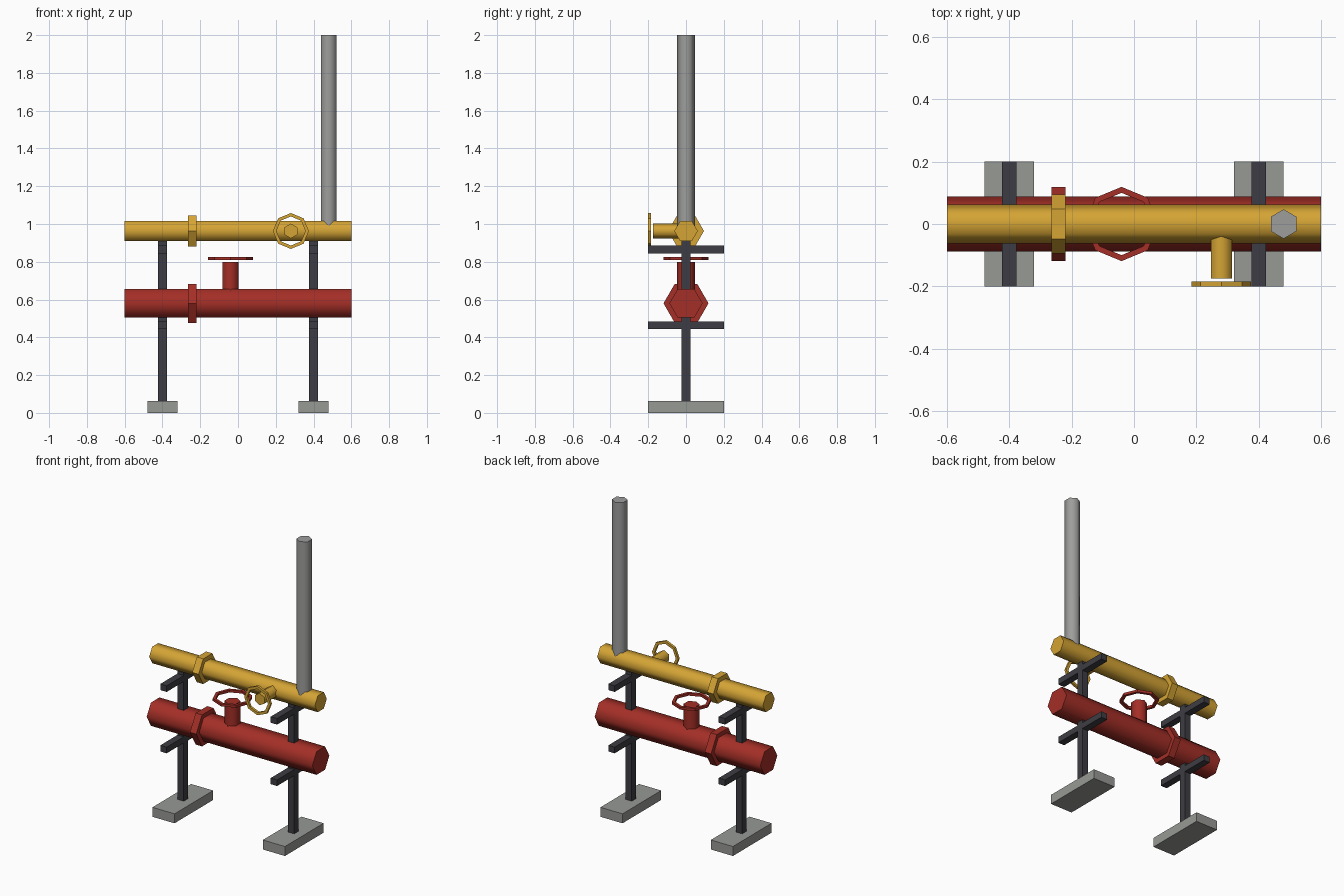
import bpy, bmesh
from math import cos, sin, pi, radians
from mathutils import Matrix, Vector

old = bpy.data.objects.get("Cube")
if old:
    bpy.data.objects.remove(old)


def material(name, rgb):
    m = bpy.data.materials.new(name)
    m.use_nodes = True
    m.diffuse_color = (*rgb, 1)
    bsdf = next(n for n in m.node_tree.nodes if n.type == "BSDF_PRINCIPLED")
    bsdf.inputs["Base Color"].default_value = (*rgb, 1)
    return m


YELLOW = material("yellow_paint", (0.66, 0.37, 0.035))
RED = material("red_paint", (0.37, 0.028, 0.02))
DARK = material("dark_steel", (0.046, 0.046, 0.056))
CONCRETE = material("concrete", (0.31, 0.32, 0.30))
GREY = material("grey_metal", (0.34, 0.34, 0.335))

# Local z is turned to the wanted axis; local +y always holds a corner
TURN = {
    "x": Matrix.Rotation(pi / 2, 4, "Y"),
    "y": Matrix.Rotation(pi / 2, 4, "X"),
    "z": Matrix.Identity(4),
}


def add_object(name, bm, mat, smooth=False):
    bmesh.ops.recalc_face_normals(bm, faces=bm.faces)
    mesh = bpy.data.meshes.new(name)
    bm.to_mesh(mesh)
    bm.free()
    mesh.materials.append(mat)
    ob = bpy.data.objects.new(name, mesh)
    bpy.context.collection.objects.link(ob)
    if smooth:
        bpy.ops.object.select_all(action="DESELECT")
        ob.select_set(True)
        bpy.context.view_layer.objects.active = ob
        bpy.ops.object.shade_smooth_by_angle(angle=radians(65))
    return ob


def circle(bm, n, r, z):
    return [bm.verts.new((r * sin(2 * pi * i / n), r * cos(2 * pi * i / n), z))
            for i in range(n)]


def bridge(bm, a, b):
    for i in range(len(a)):
        j = (i + 1) % len(a)
        bm.faces.new((a[i], a[j], b[j], b[i]))


def place(bm, axis, centre):
    bm.transform(Matrix.Translation(Vector(centre)) @ TURN[axis])


def hex_rod(name, mat, axis, centre, r, length, smooth=True):
    bm = bmesh.new()
    a, b = circle(bm, 6, r, -length / 2), circle(bm, 6, r, length / 2)
    bridge(bm, a, b)
    bm.faces.new(a)
    bm.faces.new(b)
    place(bm, axis, centre)
    return add_object(name, bm, mat, smooth)


def hand_wheel(name, mat, axis, centre, outer, inner, thick):
    bm = bmesh.new()
    loops = [circle(bm, 8, r, z * thick / 2)
             for r, z in ((outer, -1), (outer, 1), (inner, 1), (inner, -1))]
    for k in range(4):
        bridge(bm, loops[k], loops[(k + 1) % 4])
    place(bm, axis, centre)
    return add_object(name, bm, mat)


def box(name, mat, centre, size):
    bm = bmesh.new()
    bmesh.ops.create_cube(bm, size=1)
    bm.transform(Matrix.Translation(Vector(centre)) @ Matrix.Diagonal((*size, 1)))
    return add_object(name, bm, mat)


# Two support stands: foot, post and two cross arms each
for side, x in (("right", -0.4), ("left", 0.4)):
    box(side + "_foot", CONCRETE, (x, 0, 0.031), (0.16, 0.4, 0.062))
    box(side + "_post", DARK, (x, 0, 0.49), (0.046, 0.046, 0.86))
    box(side + "_lower_arm", DARK, (x, 0, 0.463), (0.046, 0.4, 0.04))
    box(side + "_upper_arm", DARK, (x, 0, 0.865), (0.046, 0.4, 0.04))

# Lower red pipe with collar and upright valve
hex_rod("lower_pipe", RED, "x", (0, 0, 0.58), 0.088, 1.2)
hex_rod("lower_collar", RED, "x", (-0.242, 0, 0.58), 0.119, 0.046, False)
hex_rod("lower_valve_stem", RED, "z", (-0.04, 0, 0.7), 0.048, 0.2)
hand_wheel("lower_valve_wheel", RED, "z", (-0.04, 0, 0.818), 0.119, 0.1, 0.016)

# Upper yellow pipe with collar and forward valve
hex_rod("upper_pipe", YELLOW, "x", (0, 0, 0.963), 0.062, 1.2)
hex_rod("upper_collar", YELLOW, "x", (-0.242, 0, 0.963), 0.095, 0.046, False)
hex_rod("upper_valve_stem", YELLOW, "y", (0.28, -0.0875, 0.963), 0.039, 0.175)
hand_wheel("upper_valve_wheel", YELLOW, "y", (0.28, -0.192, 0.963), 0.095, 0.077, 0.016)

# Tall vent pipe
hex_rod("vent_pipe", GREY, "z", (0.48, 0, 1.48), 0.047, 1.04)
